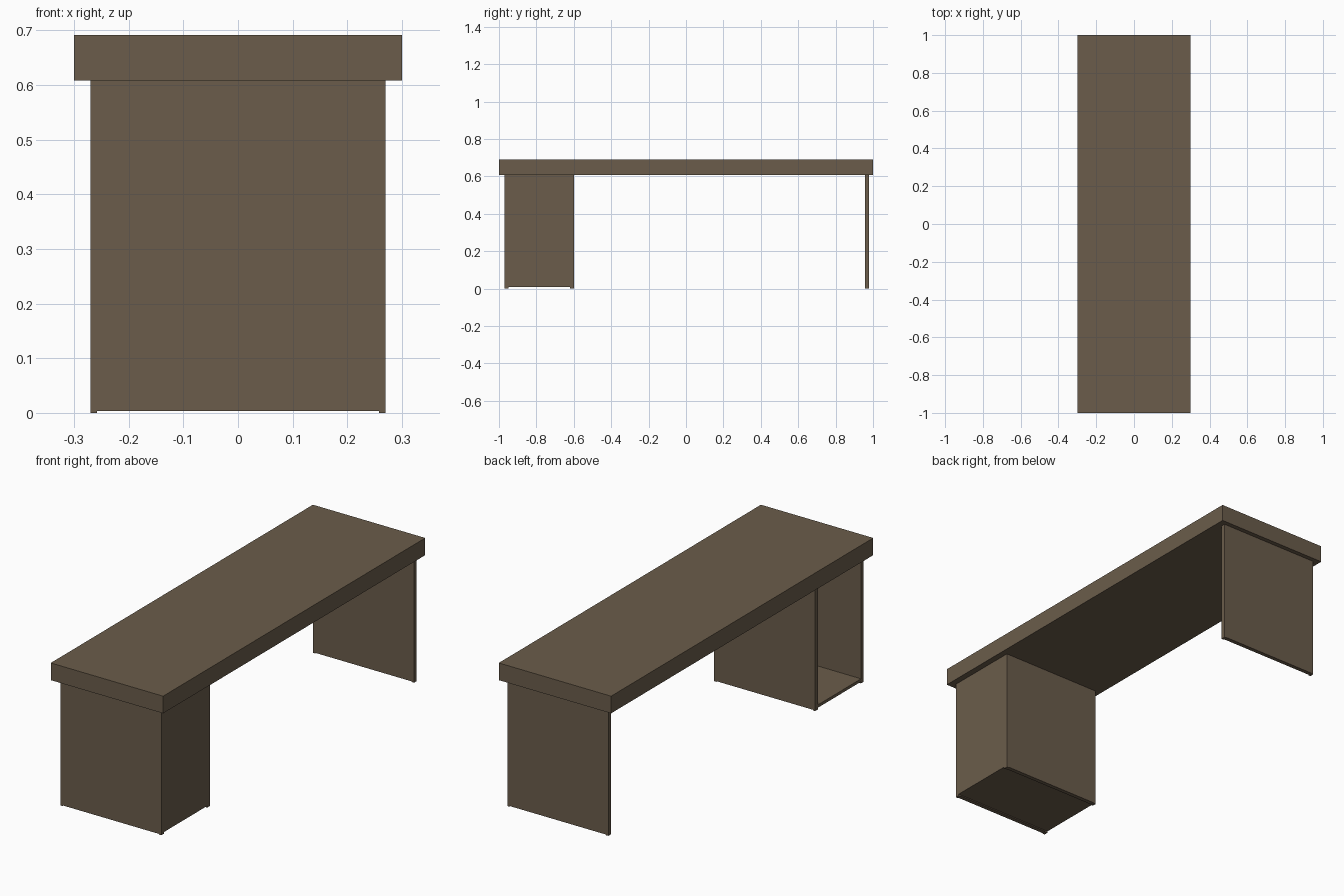
import bpy

if "Cube" in bpy.data.objects:
    bpy.data.objects.remove(bpy.data.objects["Cube"])

wood = bpy.data.materials.new("brown_wood")
wood.diffuse_color = (0.145, 0.108, 0.07, 1)
wood.use_nodes = True
wood.node_tree.nodes["Principled BSDF"].inputs["Base Color"].default_value = wood.diffuse_color


def box(name, x, y, z):
    """Axis-aligned box from (min, max) ranges."""
    bpy.ops.mesh.primitive_cube_add(size=1, location=[sum(r) / 2 for r in (x, y, z)])
    ob = bpy.context.object
    ob.name = name
    ob.scale = [r[1] - r[0] for r in (x, y, z)]
    bpy.ops.object.transform_apply(location=False, rotation=False, scale=True)
    ob.data.materials.append(wood)
    return ob


TOP = 0.608   # underside of the desk top
FOOT = 0.003  # height of the tiny feet
T = 0.02      # panel thickness
W = 0.27      # half width of the supports

# Desk top
box("desk_top", (-0.30, 0.30), (-1, 1), (TOP, 0.691))

# Upright panels, each on two tiny feet
for name, y0 in (("cabinet_outer_side", -0.97), ("cabinet_inner_side", -0.60 - T),
                 ("end_panel_leg", 0.958)):
    box(name, (-W, W), (y0, y0 + T), (FOOT, TOP))
    for s in (-1, 1):
        box(name + "_foot", sorted((s * W, s * (W - 0.012))), (y0, y0 + T), (0, FOOT))

# Cabinet back and floor, open towards -x
inner = (-0.97 + T, -0.60 - T)
box("cabinet_back", (W - T, W), inner, (0.008, TOP))
box("cabinet_floor", (-W, W - T), inner, (0.008, 0.022))
